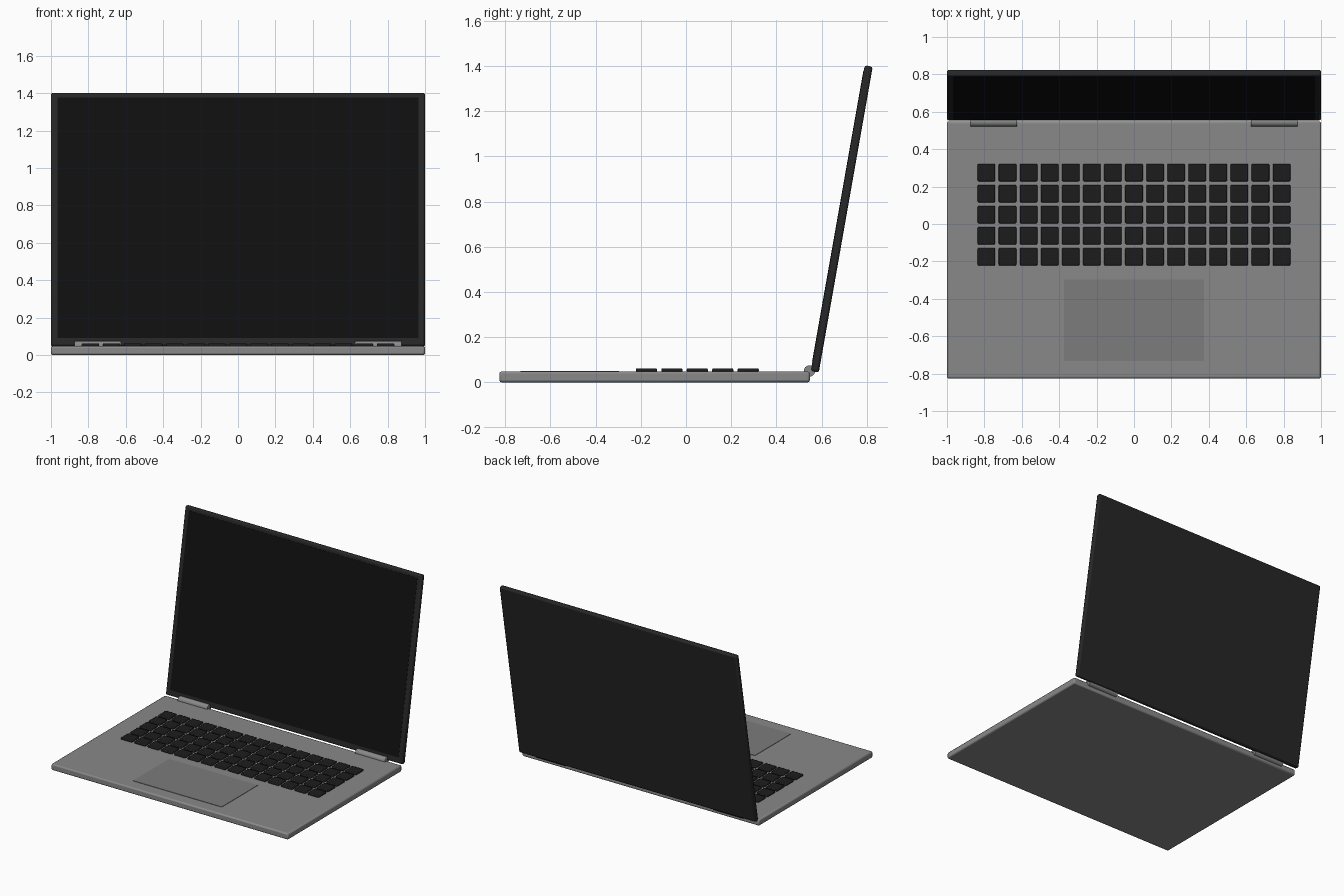
import bpy, bmesh, math
from mathutils import Matrix, Vector

if "Cube" in bpy.data.objects:
    bpy.data.objects.remove(bpy.data.objects["Cube"])


def material(name, v):
    m = bpy.data.materials.new(name)
    m.diffuse_color = (v, v, v, 1)
    m.use_nodes = True
    m.node_tree.nodes["Principled BSDF"].inputs["Base Color"].default_value = m.diffuse_color
    return m


METAL = material("metal", 0.25)
PAD = material("pad", 0.2)
SHELL = material("shell", 0.02)
KEY = material("key_plastic", 0.012)
GLASS = material("glass", 0.005)


def finish(bm, name, mat, bevel=0.0, segments=2):
    me = bpy.data.meshes.new(name)
    bm.to_mesh(me)
    bm.free()
    ob = bpy.data.objects.new(name, me)
    bpy.context.collection.objects.link(ob)
    me.materials.append(mat)
    if bevel:
        mod = ob.modifiers.new("bevel", "BEVEL")
        mod.width, mod.segments = bevel, segments
    for o in bpy.context.selected_objects:
        o.select_set(False)
    ob.select_set(True)
    bpy.context.view_layer.objects.active = ob
    bpy.ops.object.shade_smooth_by_angle(angle=math.radians(35))
    return ob


def add_box(bm, center, size):
    bmesh.ops.create_cube(bm, size=1, matrix=Matrix.Translation(center) @ Matrix.Diagonal((*size, 1)))


def box(name, center, size, mat, bevel=0.0, segments=2):
    bm = bmesh.new()
    add_box(bm, center, size)
    return finish(bm, name, mat, bevel, segments)


# Base slab and trackpad
box("base", (0, -0.139, 0.024), (2, 1.374, 0.048), METAL, 0.01)
box("trackpad", (0, -0.514, 0.047), (0.75, 0.435, 0.008), PAD)

# Keyboard: 5 rows of 15 keys
bm = bmesh.new()
for row in range(5):
    for col in range(15):
        add_box(bm, ((col - 7) * 0.1127, 0.05 + (row - 2) * 0.1125, 0.053), (0.094, 0.094, 0.018))
finish(bm, "keys", KEY, 0.006)

# Lid and screen, tilted back 10 degrees
tilt = Matrix.Translation((0, 0.689, 0.723)) @ Matrix.Rotation(math.radians(-10), 4, "X")
lid = box("lid", (0, 0, 0), (2, 0.036, 1.374), SHELL, 0.01)
screen = box("screen", (0, -0.0165, 0.008), (1.93, 0.006, 1.304), GLASS)
for part in (lid, screen):
    part.matrix_world = tilt

# Hinge barrels
for side, label in ((-1, "left"), (1, "right")):
    bm = bmesh.new()
    bmesh.ops.create_cone(bm, cap_ends=True, segments=24, radius1=0.025, radius2=0.025, depth=0.25,
                          matrix=Matrix.Translation((side * 0.75, 0.546, 0.05)) @ Matrix.Rotation(math.pi / 2, 4, "Y"))
    finish(bm, "hinge_" + label, METAL)
